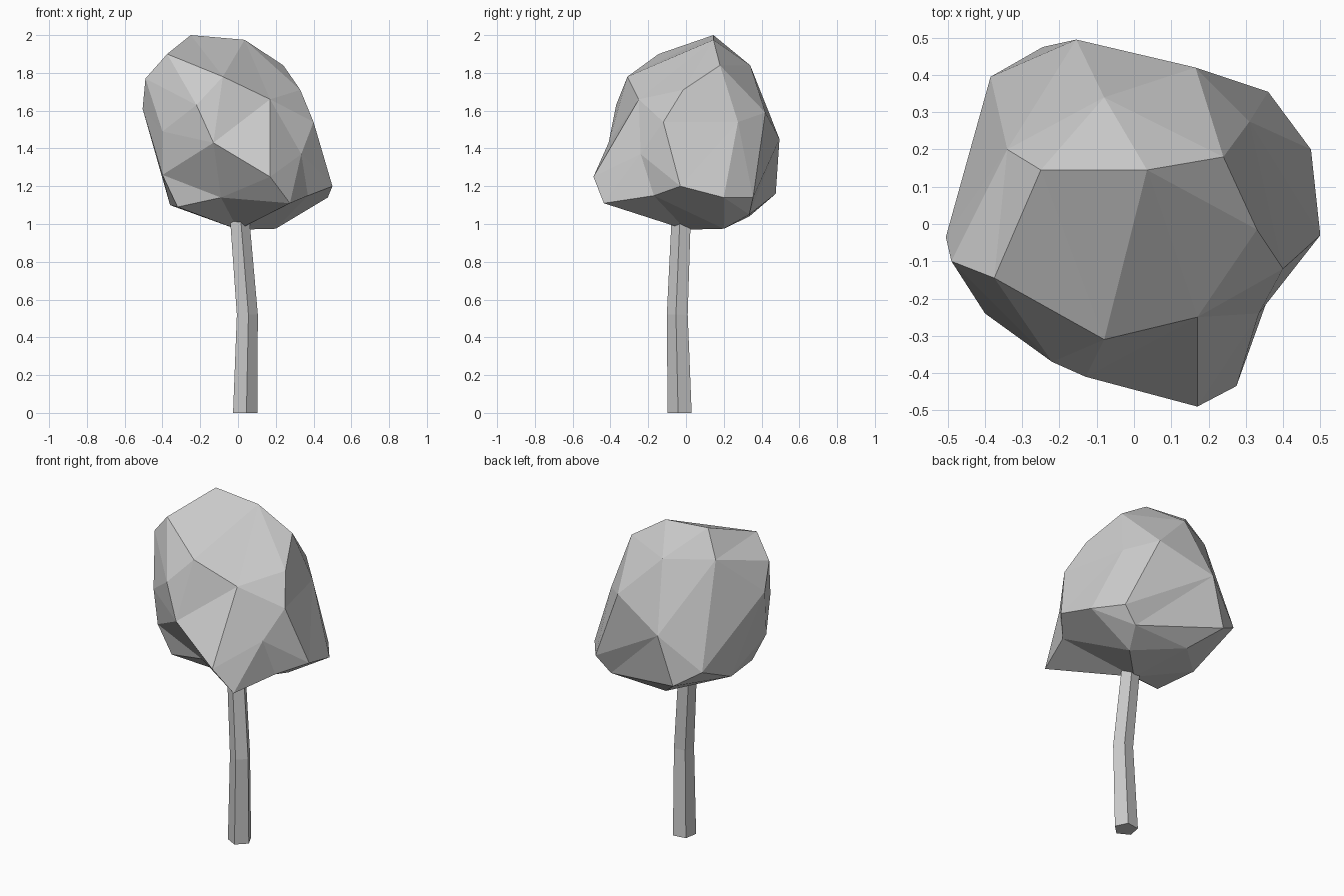
import bpy, bmesh, math
from mathutils import Vector

if "Cube" in bpy.data.objects:
    bpy.data.objects.remove(bpy.data.objects["Cube"])


def add_object(name, bm):
    bmesh.ops.recalc_face_normals(bm, faces=bm.faces)
    mesh = bpy.data.meshes.new(name)
    bm.to_mesh(mesh)
    bm.free()
    obj = bpy.data.objects.new(name, mesh)
    bpy.context.collection.objects.link(obj)
    return obj


# Tree crown: corner points of the faceted lump
corners = [
    (-.25, .145, 2.0), (.035, .145, 1.975), (.24, .18, 1.84), (.33, -.015, 1.71),
    (.40, -.12, 1.54), (.50, -.03, 1.20), (.475, .20, 1.14), (-.375, -.145, 1.90),
    (-.08, -.31, 1.78), (.17, -.25, 1.66), (-.22, -.37, 1.63), (-.13, -.41, 1.43),
    (.17, -.49, 1.25), (.275, -.435, 1.11), (.335, -.24, 1.37), (.37, -.17, 1.15),
    (-.40, -.24, 1.49), (-.49, -.10, 1.77), (-.505, -.035, 1.61), (-.08, .34, 1.84),
    (-.34, .20, 1.85), (.31, .275, 1.54), (.165, .42, 1.59), (-.155, .495, 1.45),
    (-.245, .475, 1.16), (-.385, .395, 1.25), (.36, .355, 1.14), (.27, .335, 1.05),
    (-.10, .335, 1.04), (.20, .20, .975), (0, 0, .97), (-.36, .08, 1.10),
    (-.32, -.18, 1.09), (-.40, -.20, 1.26), (-.09, -.22, 1.14),
]

# Connect the corners on a unit sphere, then move them to their real places
centre = Vector((0, 0, 1.45))
bm = bmesh.new()
placed = [(bm.verts.new((Vector(p) - centre).normalized()), p) for p in corners]
bmesh.ops.convex_hull(bm, input=bm.verts[:])
for vert, p in placed:
    vert.co = p
add_object("tree_crown", bm)

# Trunk: bent five-sided tube, rings given as x, y, z, radius
bm = bmesh.new()
rings = []
for x, y, z, r in [(.035, -.03, 0, .068), (.047, -.043, .52, .059), (.005, -.022, 1.05, .054)]:
    rings.append([bm.verts.new((x + r * math.cos(a), y + r * math.sin(a), z))
                  for a in (math.radians(-82 + 72 * i) for i in range(5))])
for low, high in zip(rings, rings[1:]):
    for i in range(5):
        j = (i + 1) % 5
        bm.faces.new((low[i], low[j], high[j], high[i]))
bm.faces.new(rings[0])
bm.faces.new(rings[-1])
add_object("tree_trunk", bm)
